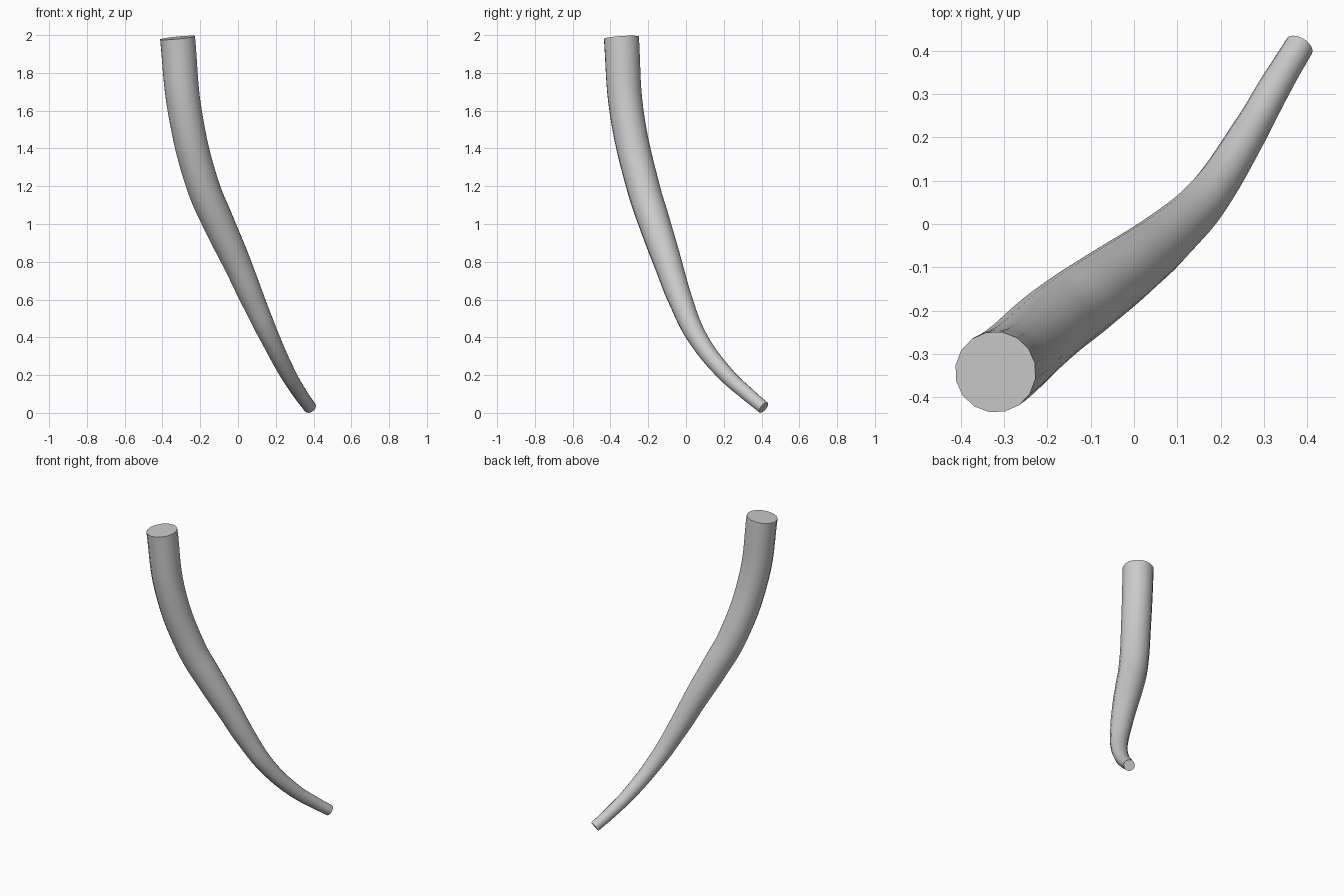
import bpy
import math

if "Cube" in bpy.data.objects:
    bpy.data.objects.remove(bpy.data.objects["Cube"])

# Centre line from top to tip: x, y, z, radius
path = [
    (-0.320, -0.342, 1.986, 0.094),
    (-0.282, -0.315, 1.60, 0.091),
    (-0.185, -0.228, 1.20, 0.088),
    (-0.100, -0.165, 1.00, 0.084),
    (-0.008, -0.098, 0.80, 0.075),
    (0.078, -0.030, 0.60, 0.064),
    (0.168, 0.060, 0.40, 0.052),
    (0.268, 0.215, 0.20, 0.042),
    (0.330, 0.325, 0.10, 0.037),
    (0.382, 0.411, 0.028, 0.034),
]

# Tapered, bent tube with closed ends
curve = bpy.data.curves.new("tapered_branch", "CURVE")
curve.dimensions = "3D"
curve.resolution_u = 8
curve.bevel_depth = 1.0
curve.bevel_resolution = 6
curve.use_fill_caps = True
spline = curve.splines.new("BEZIER")
spline.radius_interpolation = "CARDINAL"
spline.bezier_points.add(len(path) - 1)
for point, (x, y, z, r) in zip(spline.bezier_points, path):
    point.co = (x, y, z)
    point.radius = r
    point.handle_left_type = point.handle_right_type = "AUTO"

branch = bpy.data.objects.new("tapered_branch", curve)
bpy.context.collection.objects.link(branch)
bpy.context.view_layer.objects.active = branch
branch.select_set(True)

# Turn into a mesh with smooth sides and crisp end caps
bpy.ops.object.convert(target="MESH")
bpy.ops.object.mode_set(mode="EDIT")
bpy.ops.mesh.select_all(action="SELECT")
bpy.ops.mesh.remove_doubles(threshold=0.0001)
bpy.ops.mesh.normals_make_consistent(inside=False)
bpy.ops.object.mode_set(mode="OBJECT")
bpy.ops.object.shade_smooth_by_angle(angle=math.radians(40))
